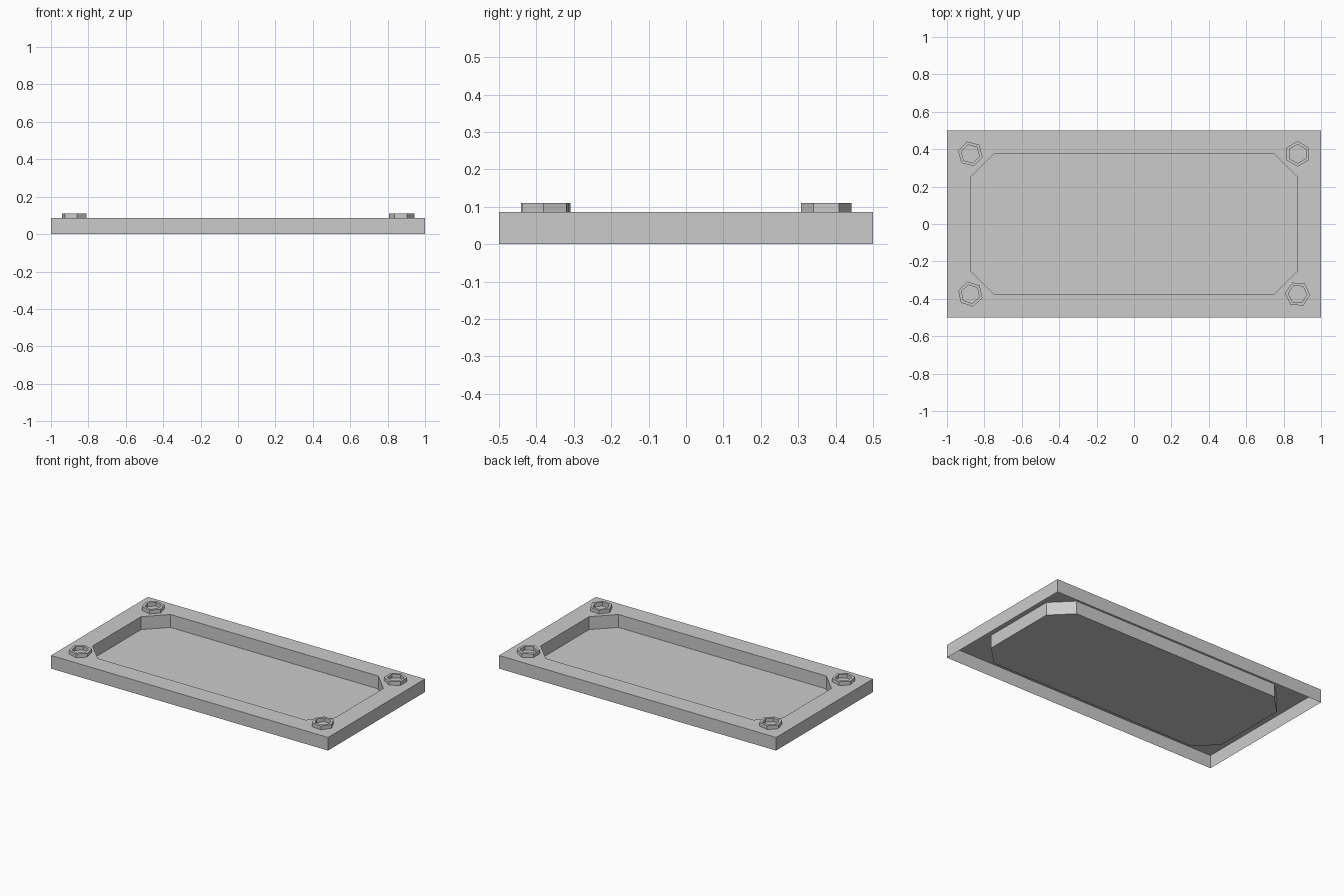
import bpy, bmesh
from math import sin, cos, radians

if "Cube" in bpy.data.objects:
    bpy.data.objects.remove(bpy.data.objects["Cube"])

H = 0.0855          # panel height
NUT_TOP = 0.11


def finish(bm, name):
    mesh = bpy.data.meshes.new(name)
    bm.to_mesh(mesh)
    bm.free()
    obj = bpy.data.objects.new(name, mesh)
    bpy.context.collection.objects.link(obj)
    return obj


def ring(bm, pts, z):
    return [bm.verts.new((x, y, z)) for x, y in pts]


def bridge(bm, a, b):
    n = len(a)
    for i in range(n):
        j = (i + 1) % n
        bm.faces.new((a[i], a[j], b[j], b[i]))


# Panel: open-bottomed shell with a chamfered recess reaching the base
rect = [(1, -.5), (1, .5), (-1, .5), (-1, -.5)]
octo = [(.75, -.375), (.875, -.25), (.875, .25), (.75, .375),
        (-.75, .375), (-.875, .25), (-.875, -.25), (-.75, -.375)]
bm = bmesh.new()
base, rim = ring(bm, rect, 0), ring(bm, rect, H)
lip, floor = ring(bm, octo, H), ring(bm, octo, 0.001)
bridge(bm, base, rim)
bridge(bm, lip, floor)
bm.faces.new(floor)
for i in range(4):
    j = (i + 1) % 4
    bm.faces.new((rim[i], lip[2 * i + 1], lip[2 * i]))
    bm.faces.new((rim[i], rim[j], lip[2 * j], lip[2 * i + 1]))
for f in bm.faces:
    f.normal_update()
# winding: rim up, walls out, recess walls in, floor up
for f in bm.faces:
    c = f.calc_center_median()
    inner = all(abs(v.co.x) < .9 for v in f.verts)
    if abs(f.normal.z) > .5:
        flip = f.normal.z < 0
    else:
        flip = (f.normal.x * c.x + f.normal.y * c.y < 0) != inner
    if flip:
        f.normal_flip()
finish(bm, "panel")


# Corner nuts: hollow hexagons, each turned a little differently
def nut(name, x, y, turn):
    def hexagon(r):
        return [(r * cos(radians(turn + 60 * k)), r * sin(radians(turn + 60 * k)))
                for k in range(6)]
    bm = bmesh.new()
    outer, inner = hexagon(.068), hexagon(.05)
    loops = [ring(bm, outer, H), ring(bm, outer, NUT_TOP),
             ring(bm, inner, NUT_TOP), ring(bm, inner, H)]
    for a, b in zip(loops, loops[1:]):
        bridge(bm, a, b)
    finish(bm, name).location = (x, y, 0)


for name, x, y, turn in (("nut_front_right", .875, -.375, -5),
                         ("nut_front_left", -.875, -.375, 42),
                         ("nut_back_right", .875, .375, 30),
                         ("nut_back_left", -.875, .375, 46)):
    nut(name, x, y, turn)
